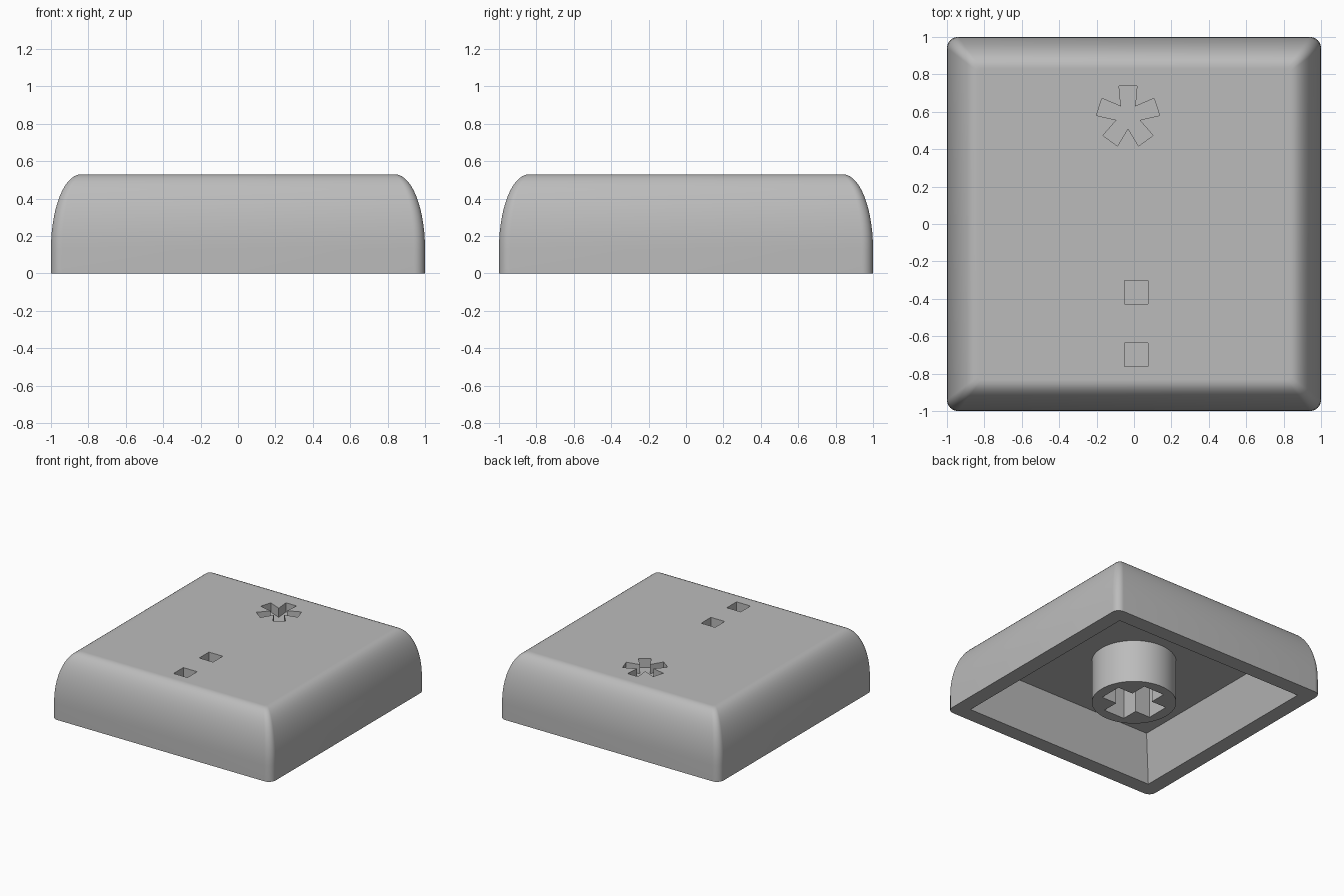
import bpy, bmesh, math

if "Cube" in bpy.data.objects:
    bpy.data.objects.remove(bpy.data.objects["Cube"], do_unlink=True)

grey = bpy.data.materials.new("plain grey")
grey.use_nodes = True
colour = (0.5, 0.5, 0.5, 1)
grey.diffuse_color = colour
grey.node_tree.nodes["Principled BSDF"].inputs["Base Color"].default_value = colour


def loft(name, rings):
    """Closed solid through a stack of (points, height) rings."""
    bm = bmesh.new()
    loops = [[bm.verts.new((x, y, z)) for x, y in pts] for pts, z in rings]
    n = len(loops[0])
    for a, b in zip(loops, loops[1:]):
        for i in range(n):
            j = (i + 1) % n
            bm.faces.new((a[i], a[j], b[j], b[i]))
    bm.faces.new(loops[0][::-1])
    bm.faces.new(loops[-1])
    bmesh.ops.recalc_face_normals(bm, faces=bm.faces)
    mesh = bpy.data.meshes.new(name)
    bm.to_mesh(mesh)
    bm.free()
    mesh.materials.append(grey)
    obj = bpy.data.objects.new(name, mesh)
    bpy.context.collection.objects.link(obj)
    return obj


def square(half, cx=0, cy=0):
    return [(cx + sx * half, cy + sy * half)
            for sx, sy in ((-1, -1), (1, -1), (1, 1), (-1, 1))]


def rounded_square(half, radius, steps=8):
    pts = []
    for quarter in range(4):
        mid = math.radians(45 + 90 * quarter)
        cx = math.copysign(half - radius, math.cos(mid))
        cy = math.copysign(half - radius, math.sin(mid))
        for i in range(steps + 1):
            a = math.radians(90 * (quarter + i / steps))
            pts.append((cx + radius * math.cos(a), cy + radius * math.sin(a)))
    return pts


def radial_arms(count, cx, cy, tip, tip_half, notch):
    """Arms around a centre, the first pointing to +y, joined at notches."""
    pts = []
    for k in range(count):
        a = 2 * math.pi * k / count
        for x, y in ((tip_half, tip), (-tip_half, tip),
                     (-notch * math.sin(math.pi / count),
                      notch * math.cos(math.pi / count))):
            pts.append((cx + x * math.cos(a) - y * math.sin(a),
                        cy + x * math.sin(a) + y * math.cos(a)))
    return pts


def cut(obj, cutters):
    bpy.context.view_layer.objects.active = obj
    for cutter in cutters:
        cutter.hide_render = True
        mod = obj.modifiers.new("cut", "BOOLEAN")
        mod.operation = "DIFFERENCE"
        mod.solver = "EXACT"
        mod.object = cutter
        bpy.ops.object.modifier_apply(modifier=mod.name)
        bpy.data.objects.remove(cutter, do_unlink=True)


def smooth(obj):
    bpy.ops.object.select_all(action="DESELECT")
    obj.select_set(True)
    bpy.context.view_layer.objects.active = obj
    bpy.ops.object.shade_smooth_by_angle(angle=math.radians(30))


TOP, SHOULDER, FLAT = 0.53, 0.13, 0.84
CEILING = 0.355

# Cap body: straight skirt, elliptical shoulder, flat top
rings = [(rounded_square(1, 0.06), 0)]
STEPS = 14
for i in range(STEPS + 1):
    a = math.pi / 2 * i / STEPS
    half = FLAT + (1 - FLAT) * math.cos(a)
    rings.append((rounded_square(half, 0.02 + 0.04 * math.cos(a)),
                  SHOULDER + (TOP - SHOULDER) * math.sin(a)))
rings.append((rounded_square(FLAT - 0.01, 0.015), TOP))
cap = loft("cap_shell", rings)

# Tapered hollow underneath, and the shallow recesses in the top
floor, above = TOP - 0.075, TOP + 0.1
cutters = [loft("hollow_cutter", [(square(0.889), -0.05), (square(0.767), CEILING)])]
star = radial_arms(5, -0.032, 0.576, 0.162, 0.048, 0.065)
cutters.append(loft("star_cutter", [(star, floor), (star, above)]))
for y in (-0.366, -0.699):
    pts = square(0.063, 0.011, y)
    cutters.append(loft("square_cutter", [(pts, floor), (pts, above)]))
cut(cap, cutters)
smooth(cap)

# Round stem with a cross-shaped socket
circle = [(0.318 * math.cos(2 * math.pi * i / 64), 0.318 * math.sin(2 * math.pi * i / 64))
          for i in range(64)]
stem = loft("stem", [(circle, 0), (circle, CEILING + 0.005)])
ARM = 0.095
cross = radial_arms(4, 0, 0, 0.233, ARM, ARM * math.sqrt(2))
cut(stem, [loft("cross_cutter", [(cross, -0.05), (cross, CEILING + 0.05)])])
smooth(stem)
